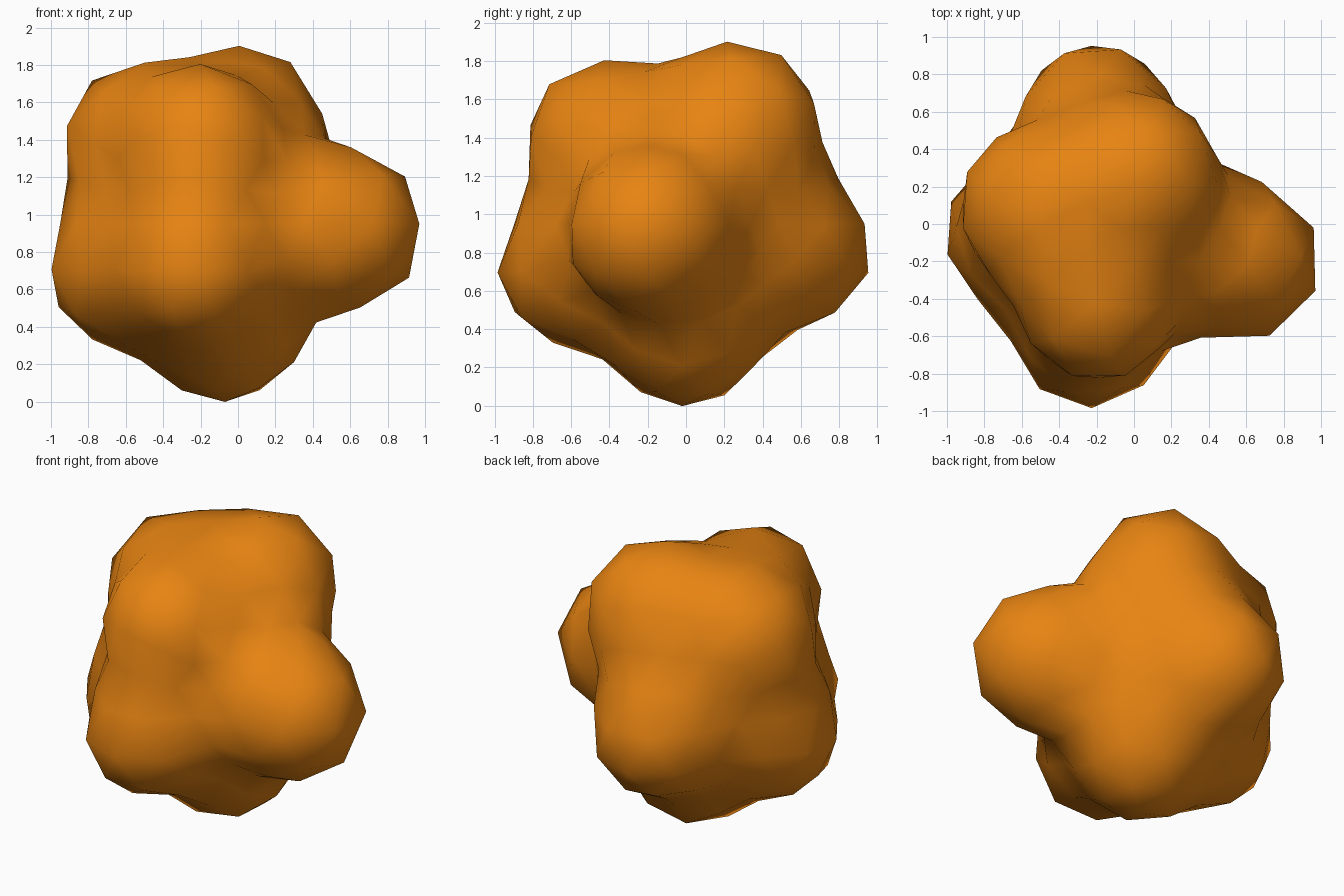
import bpy, bmesh, math
from mathutils import Vector

cube = bpy.data.objects.get("Cube")
if cube:
    bpy.data.objects.remove(cube, do_unlink=True)

# Round bulges that melt together: position and radius
bulges = [
    ((.58, -.2, .92), .42),      # left side
    ((.03, .28, 1.485), .41),    # top back
    ((-.53, .1, 1.4), .4),       # top right
    ((-.2, -.45, 1.41), .38),    # top front
    ((-.24, -.6, .71), .38),     # low front
    ((-.62, -.05, .7), .385),    # low right
    ((-.2, .58, .82), .39),      # back
    ((-.07, 0, .405), .4),       # bottom
    ((-.07, 0, .95), .5),        # core
]
bulges = [(Vector(p), r) for p, r in bulges]
centre = Vector((-.07, -.02, .95))
sharpness = 8.3


def distance(point):
    """Distance to the softly blended bulges."""
    total = sum(math.exp(-sharpness * ((point - p).length - r)) for p, r in bulges)
    return -math.log(total) / sharpness


# Lumpy body: a coarse ball shrunk onto the bulges
bm = bmesh.new()
bmesh.ops.create_icosphere(bm, subdivisions=3, radius=1)
for v in bm.verts:
    d = v.co.normalized()
    reach = 1.5
    for _ in range(80):
        reach -= distance(centre + d * reach)
    v.co = centre + d * reach
for f in bm.faces:
    f.smooth = True

mesh = bpy.data.meshes.new("lumpy_body")
bm.to_mesh(mesh)
bm.free()
body = bpy.data.objects.new("lumpy_body", mesh)
bpy.context.collection.objects.link(body)

# Orange finish
orange = bpy.data.materials.new("orange")
orange.use_nodes = True
colour = (.8, .23, .006, 1)
orange.diffuse_color = colour
orange.node_tree.nodes["Principled BSDF"].inputs["Base Color"].default_value = colour
mesh.materials.append(orange)
